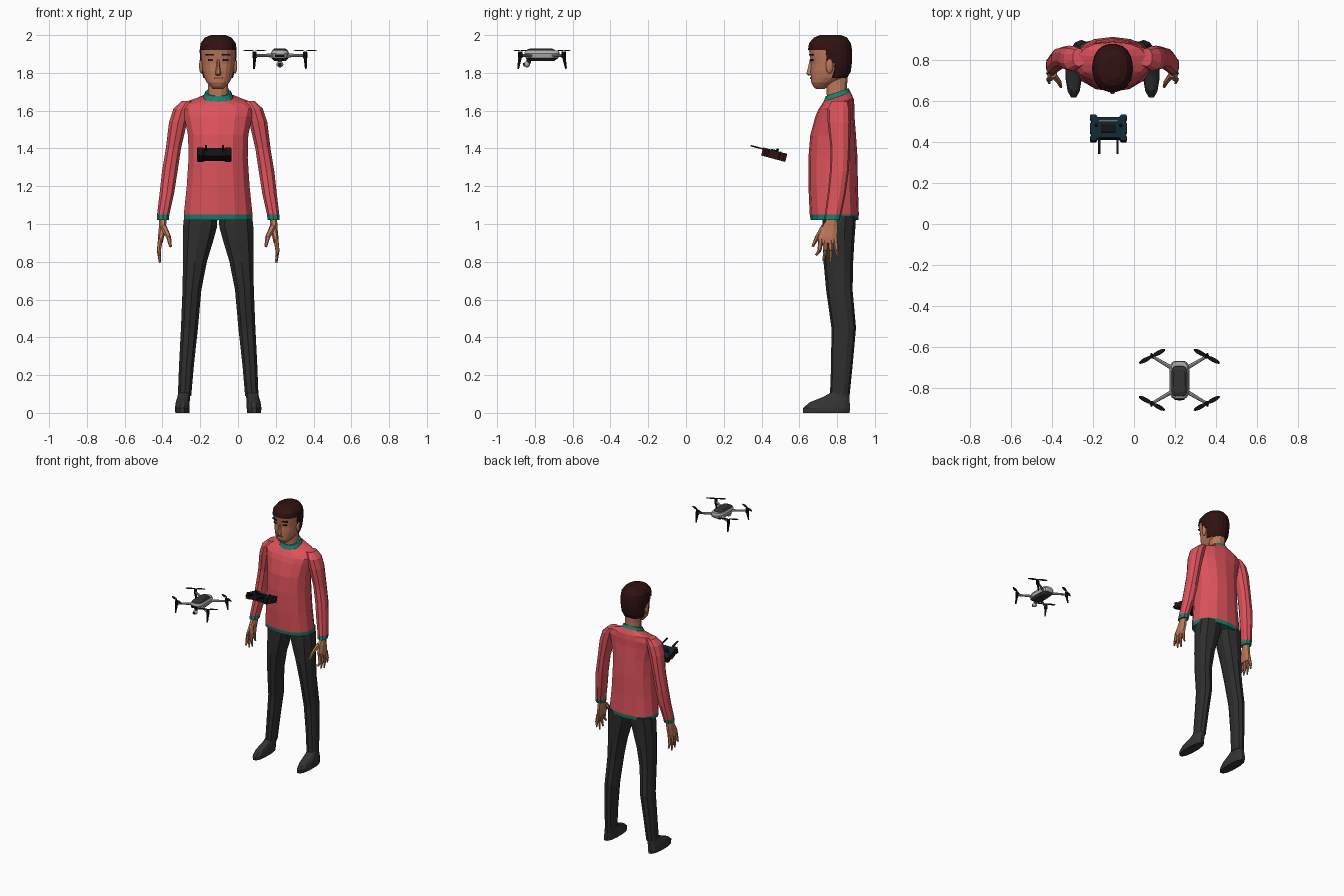
import bpy, bmesh
from math import cos, sin, pi, radians, copysign
from mathutils import Vector, Matrix

cube = bpy.data.objects.get("Cube")
if cube:
    bpy.data.objects.remove(cube)


def material(name, r, g, b):
    m = bpy.data.materials.new(name)
    m.use_nodes = True
    m.diffuse_color = (r, g, b, 1)
    m.node_tree.nodes["Principled BSDF"].inputs["Base Color"].default_value = (r, g, b, 1)
    return m


RED = material("coral_red", .72, .085, .105)
TEAL = material("teal_trim", .012, .21, .15)
TROUSER = material("charcoal_cloth", .027, .027, .028)
SHOE = material("dark_grey", .035, .034, .035)
SKIN = material("skin", .50, .19, .105)
HAIR = material("dark_brown", .03, .006, .006)
BLACK = material("black", .006, .006, .007)
SILVER = material("silver_grey", .42, .42, .42)
NAVY = material("navy", .005, .019, .032)
LIPS = material("lips", .33, .09, .06)

MID = -.105          # centre line of the person
SIDES = {"left": 1, "right": -1}


def finish(name, bm, mats, smooth=False):
    bmesh.ops.recalc_face_normals(bm, faces=bm.faces)
    me = bpy.data.meshes.new(name)
    bm.to_mesh(me)
    bm.free()
    for m in mats:
        me.materials.append(m)
    for p in me.polygons:
        p.use_smooth = smooth
    ob = bpy.data.objects.new(name, me)
    bpy.context.collection.objects.link(ob)
    return ob


def loft_mesh(rings, sides, cx, s=1, power=2.3, accent=()):
    """Stacked rings (z, x, half width, front y, back y, optional tilt)."""
    bm = bmesh.new()
    loops = []
    for z, x, rx, yf, yb, *tilt in rings:
        loop = []
        for i in range(sides):
            a = 2 * pi * (i + .5) / sides
            u = copysign(abs(cos(a)) ** (2 / power), cos(a))
            v = copysign(abs(sin(a)) ** (2 / power), sin(a)) * (yb - yf) / 2
            lift = v * tilt[0] if tilt else 0
            loop.append(bm.verts.new((cx + s * (x + rx * u), (yf + yb) / 2 + v, z + lift)))
        loops.append(loop)
    for k, (lo, hi) in enumerate(zip(loops, loops[1:])):
        for i in range(sides):
            j = (i + 1) % sides
            f = bm.faces.new((lo[i], lo[j], hi[j], hi[i]))
            f.material_index = int(k in accent)
    bm.faces.new(loops[0]).material_index = int(0 in accent)
    bm.faces.new(loops[-1]).material_index = int(len(rings) - 2 in accent)
    return bm


def loft(name, rings, sides, mats, cx=MID, s=1, power=2.3, accent=()):
    return finish(name, loft_mesh(rings, sides, cx, s, power, accent), mats)


def tube(name, a, b, r1, r2, mat, sides=8):
    a, b = Vector(a), Vector(b)
    bm = bmesh.new()
    m = Matrix.Translation((a + b) / 2) @ (b - a).to_track_quat("Z", "Y").to_matrix().to_4x4()
    bmesh.ops.create_cone(bm, cap_ends=True, segments=sides, radius1=r1, radius2=r2,
                          depth=(b - a).length, matrix=m)
    return finish(name, bm, [mat])


def block(name, loc, size, mat, rot=Matrix()):
    bm = bmesh.new()
    bmesh.ops.create_cube(bm, size=1, matrix=Matrix.Translation(loc) @ rot @ Matrix.Diagonal((*size, 1)))
    return finish(name, bm, [mat])


def ball(name, loc, size, mat, rot=Matrix()):
    bm = bmesh.new()
    m = Matrix.Translation(loc) @ rot @ Matrix.Diagonal((*size, 1))
    bmesh.ops.create_uvsphere(bm, u_segments=12, v_segments=8, radius=1, matrix=m)
    return finish(name, bm, [mat], True)


# Sweater with hem and collar
loft("sweater", [
    (1.02, 0, .186, .66, .912), (1.05, 0, .186, .655, .915), (1.2, 0, .17, .648, .91),
    (1.35, 0, .16, .648, .908), (1.47, 0, .163, .658, .9), (1.57, 0, .185, .685, .892),
    (1.615, 0, .196, .7, .892, .1), (1.645, 0, .168, .715, .888, .2),
    (1.672, 0, .08, .728, .872, .35), (1.698, 0, .068, .74, .86, .35)],
    14, [RED, TEAL], accent=(0, 8))

# Neck and head, hair raised from the scalp
loft("neck", [(1.66, 0, .058, .745, .855), (1.74, 0, .054, .74, .855), (1.82, 0, .056, .73, .86)], 12, [SKIN])
head = loft_mesh([
    (1.715, 0, .028, .688, .735), (1.727, 0, .04, .674, .75), (1.75, 0, .061, .662, .795),
    (1.775, 0, .074, .66, .848), (1.81, 0, .083, .659, .868), (1.85, 0, .088, .661, .873),
    (1.89, 0, .092, .655, .875), (1.92, 0, .093, .65, .874), (1.955, 0, .088, .656, .868),
    (1.982, 0, .068, .68, .85), (1.994, 0, .038, .71, .82)], 20, MID)
hair = []
for f in head.faces:
    c = f.calc_center_median()
    if c.z > 1.92 or (c.y > .75 and c.z > 1.85) or (c.y > .785 and c.z > 1.775):
        f.material_index = 1
        hair.append(f)
bmesh.ops.recalc_face_normals(head, faces=head.faces)
bmesh.ops.inset_region(head, faces=hair, thickness=.001, depth=.006, use_even_offset=True)
finish("head", head, [SKIN, HAIR])
loft("nose", [(1.785, 0, .012, .648, .68), (1.795, 0, .017, .635, .68),
              (1.83, 0, .011, .645, .68), (1.87, 0, .007, .654, .68)], 8, [SKIN])
block("mouth", (MID, .66, 1.773), (.044, .009, .01), LIPS)

for side, s in SIDES.items():
    # Facial features
    turn = Matrix.Rotation(s * radians(20), 4, "Z")
    block(side + "_eyebrow", (MID + s * .043, .663, 1.896), (.046, .009, .01), BLACK, turn)
    block(side + "_eye", (MID + s * .04, .666, 1.868), (.028, .009, .009), HAIR, turn)
    ball(side + "_ear", (MID + s * .089, .76, 1.838), (.012, .02, .042), SKIN)

    # Sleeve with cuff
    loft(side + "_sleeve", [
        (1.02, .293, .033, .73, .815), (1.05, .291, .034, .735, .822), (1.16, .272, .04, .75, .845),
        (1.28, .256, .043, .762, .862), (1.4, .237, .042, .765, .868), (1.54, .212, .05, .75, .872),
        (1.61, .192, .047, .748, .87), (1.65, .165, .03, .77, .86)],
        10, [RED, TEAL], s=s, accent=(0,))

    # Hand
    loft(side + "_palm", [
        (.9, .306, .013, .7, .8), (.93, .303, .017, .695, .803), (.975, .296, .02, .715, .805),
        (1.03, .292, .021, .745, .802)], 8, [SKIN], s=s)
    hx = lambda d: MID + s * d
    for i, tip in enumerate((.835, .805, .795, .825)):
        y = .713 + .026 * i
        knuckle = (hx(.314), y - .006 + .004 * i, .86)
        tube(side + "_finger", (hx(.306), y, .92), knuckle, .013, .011, SKIN, 6)
        tube(side + "_fingertip", knuckle, (hx(.308), y - .025 + .013 * i, tip), .011, .006, SKIN, 6)
    tube(side + "_thumb_base", (hx(.29), .73, .985), (hx(.262), .695, .93), .018, .013, SKIN, 6)
    tube(side + "_thumb", (hx(.262), .695, .93), (hx(.252), .67, .88), .013, .007, SKIN, 6)

    # Trouser leg and shoe
    loft(side + "_trouser_leg", [
        (.09, .178, .037, .762, .866), (.25, .168, .041, .768, .882), (.45, .152, .047, .77, .9),
        (.65, .139, .052, .742, .882), (.8, .123, .066, .728, .885), (.92, .105, .085, .722, .892),
        (.985, .096, .094, .722, .897), (1.04, .092, .092, .725, .9)], 10, [TROUSER], s=s)
    loft(side + "_shoe", [
        (0, .19, .038, .617, .87), (.025, .19, .04, .615, .872), (.055, .188, .038, .65, .87),
        (.085, .182, .035, .725, .868), (.11, .179, .033, .77, .862)], 12, [SHOE], s=s)

# Drone body
DX, DY = .222, -.762
loft("drone_body", [
    (1.862, 0, .03, -.82, -.7), (1.878, 0, .046, -.85, -.675), (1.902, 0, .05, -.857, -.668),
    (1.918, 0, .042, -.852, -.672)], 16, [SILVER, SHOE], cx=DX, power=4, accent=(0,))
loft("drone_top_panel", [
    (1.91, 0, .042, -.848, -.69), (1.922, 0, .039, -.843, -.695), (1.93, 0, .028, -.825, -.71)],
    16, [SHOE], cx=DX, power=4)
block("drone_nose_sensor", (DX, -.856, 1.89), (.05, .008, .014), BLACK)

# Gimbal camera
tube("gimbal_mount", (DX, -.835, 1.84), (DX, -.83, 1.875), .008, .014, SHOE)
ball("gimbal_camera", (DX, -.842, 1.845), (.018, .016, .016), SILVER)
tube("camera_lens", (DX, -.85, 1.845), (DX, -.862, 1.843), .01, .009, BLACK)

# Four arms, motors, landing legs and propellers
for side, s in SIDES.items():
    for end, e in (("front", -1), ("rear", 1)):
        tag = f"{end}_{side}_"
        px, py = DX + s * .134, DY + e * .115
        tube(tag + "arm", (DX + s * .04, DY + e * .06, 1.892), (px, py, 1.893), .01, .007, SILVER)
        tube(tag + "motor", (px, py, 1.878), (px, py, 1.914), .012, .011, BLACK, 10)
        tube(tag + "landing_leg", (px + s * .003, py + e * .012, 1.822), (px, py, 1.89), .005, .01, BLACK)
        turn = Matrix.Rotation(-s * e * radians(28), 4, "Z")
        for way in (-1, 1):
            offset = turn @ Vector((way * .037, 0, 0))
            ball(tag + "propeller_blade", (px + offset.x, py + offset.y, 1.918),
                 (.036, .011, .0025), BLACK, turn)

# Remote controller, built level and then tilted
parts = []
quarter = [(.09, .02), (.082, .032), (.091, .05), (.088, .066), (.062, .066), (.052, .052)]
outline = []
for sx, sy in ((1, 1), (-1, 1), (-1, -1), (1, -1)):
    pts = [(sx * x, sy * y) for x, y in quarter]
    outline += pts if sx == sy else pts[::-1]
bm = bmesh.new()
base = bm.faces.new([bm.verts.new((x, y, -.022)) for x, y in outline])
top = bmesh.ops.extrude_face_region(bm, geom=[base])["geom"]
bmesh.ops.translate(bm, verts=[v for v in top if isinstance(v, bmesh.types.BMVert)], vec=(0, 0, .044))
bmesh.ops.recalc_face_normals(bm, faces=bm.faces)
for f in bm.faces:
    f.material_index = 1 if f.normal.z > .5 else 2 if abs(f.normal.x) > .6 else 0
parts.append(finish("controller_body", bm, [BLACK, NAVY, HAIR]))
parts.append(block("controller_screen", (0, -.005, .023), (.075, .04, .006), BLACK))
parts.append(block("controller_clamp", (0, .03, .024), (.09, .006, .006), SILVER))
for side, s in SIDES.items():
    parts.append(tube(side + "_stick", (s * .06, .01, .02), (s * .06, .01, .036), .008, .006, BLACK))
    parts.append(block(side + "_antenna", (s * .045, -.09, .014), (.01, .085, .008), BLACK))
for ob in parts:
    ob.matrix_world = Matrix.Translation((-.125, .467, 1.367)) @ Matrix.Rotation(radians(-15), 4, "X")
